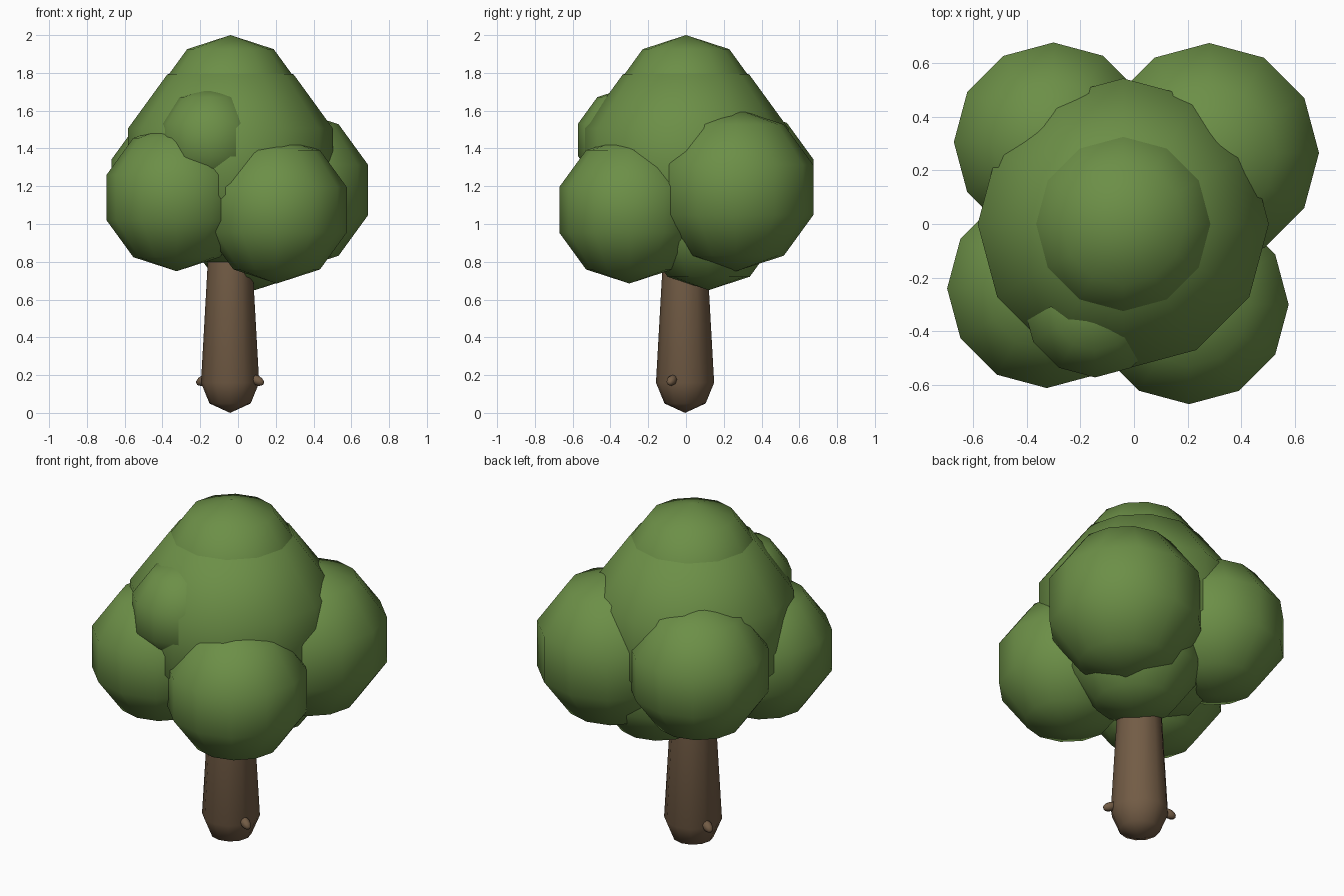
import bpy, bmesh, math
from mathutils import Matrix, Vector

if "Cube" in bpy.data.objects:
    bpy.data.objects.remove(bpy.data.objects["Cube"])


def make_material(name, color):
    mat = bpy.data.materials.new(name)
    mat.diffuse_color = (*color, 1)
    mat.use_nodes = True
    mat.node_tree.nodes["Principled BSDF"].inputs["Base Color"].default_value = mat.diffuse_color
    return mat


green = make_material("leaf green", (0.15, 0.275, 0.063))
brown = make_material("bark brown", (0.17, 0.107, 0.06))


def finish(name, bm, mat):
    """Turn a bmesh into a smooth shaded object."""
    bmesh.ops.recalc_face_normals(bm, faces=bm.faces)
    for face in bm.faces:
        face.smooth = True
    mesh = bpy.data.meshes.new(name)
    bm.to_mesh(mesh)
    bm.free()
    mesh.materials.append(mat)
    obj = bpy.data.objects.new(name, mesh)
    bpy.context.collection.objects.link(obj)
    return obj


def ball(name, center, radius, mat, rings=5, segments=12, matrix=None):
    bm = bmesh.new()
    bmesh.ops.create_uvsphere(bm, u_segments=segments, v_segments=rings, radius=radius,
                              matrix=Matrix.Translation(center) @ (matrix or Matrix()))
    return finish(name, bm, mat)


# Foliage: overlapping low-poly balls
foliage = {
    "crown_top": ((-0.04, 0, 1.61), 0.39),
    "crown_middle": ((-0.04, 0, 1.33), 0.57),
    "crown_bump": ((-0.145, -0.305, 1.445), 0.28),
    "crown_underside": ((0.09, 0.12, 1.02), 0.37),
    "leaves_front_left": ((-0.325, -0.24, 1.14), 0.39),
    "leaves_front_right": ((0.205, -0.30, 1.075), 0.39),
    "leaves_back_left": ((-0.30, 0.305, 1.22), 0.39),
    "leaves_back_right": ((0.28, 0.265, 1.18), 0.43),
}
for name, (center, radius) in foliage.items():
    ball(name, center, radius, green)

# Trunk: tapered column with a rounded foot
TRUNK = Vector((-0.042, -0.005, 0))
SIDES = 12
profile = [(0.109, 0.05), (0.154, 0.16), (0.118, 0.80), (0.10, 1.12)]
bm = bmesh.new()
loops = [[bm.verts.new(TRUNK + Vector((r * math.cos(i * math.tau / SIDES),
                                       r * math.sin(i * math.tau / SIDES), z)))
          for i in range(SIDES)] for r, z in profile]
pole = bm.verts.new(TRUNK)
for i in range(SIDES):
    j = (i + 1) % SIDES
    bm.faces.new((pole, loops[0][j], loops[0][i]))
    for low, high in zip(loops, loops[1:]):
        bm.faces.new((low[i], low[j], high[j], high[i]))
bm.faces.new(loops[-1])
finish("trunk", bm, brown)

# Branch stubs: small drooping ovals on opposite sides of the foot
for name, side in (("stub_right", 1), ("stub_left", -1)):
    axis = Vector((side * 0.8, -side * 0.35, -0.4))
    shape = axis.to_track_quat('Z', 'Y').to_matrix().to_4x4() @ Matrix.Diagonal((0.026, 0.026, 0.042, 1))
    ball(name, TRUNK + Vector((side * 0.143, -side * 0.07, 0.172)), 1, brown,
         rings=6, segments=8, matrix=shape)
